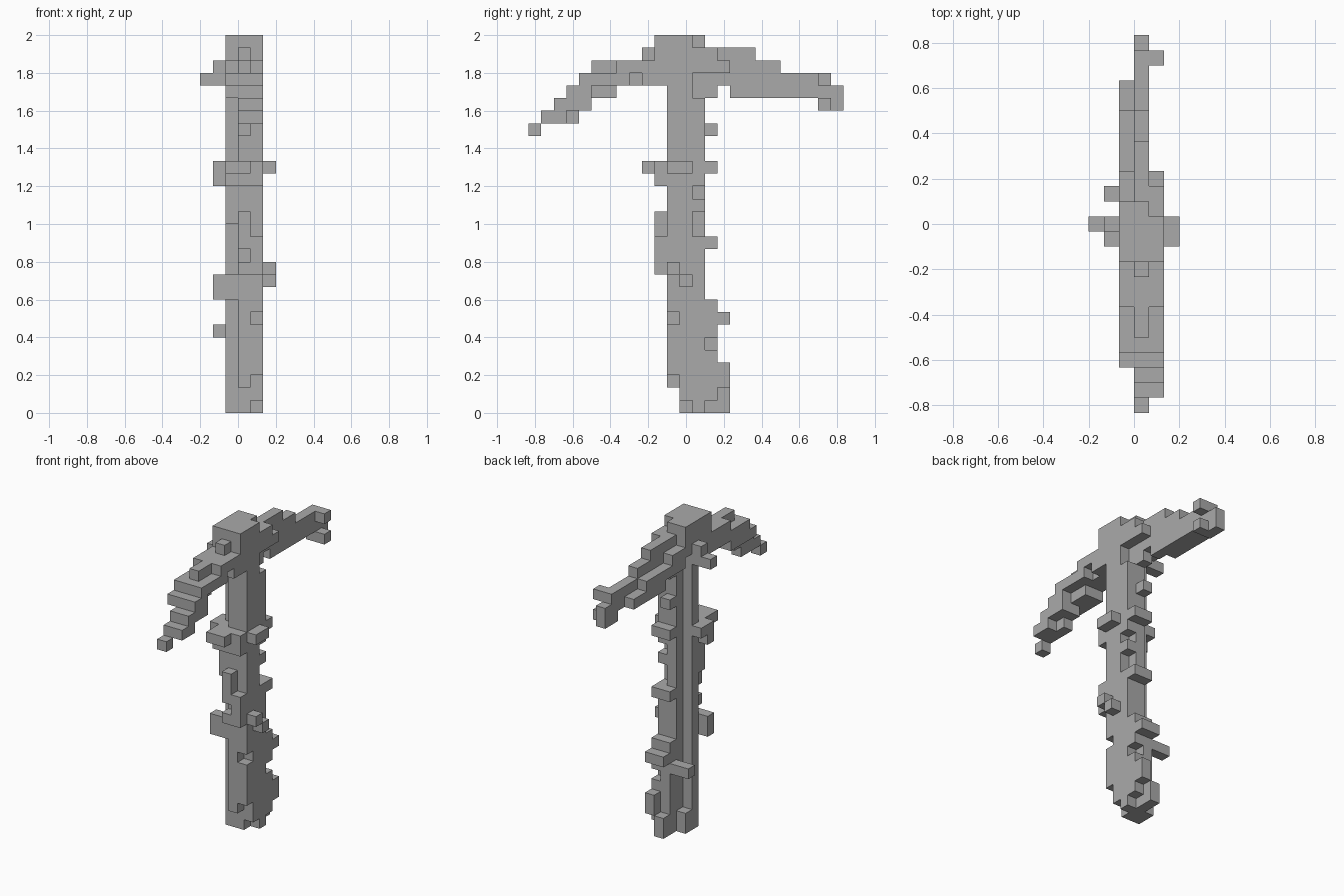
import bpy
import bmesh
from mathutils import Vector

cube = bpy.data.objects.get("Cube")
if cube:
    bpy.data.objects.remove(cube, do_unlink=True)

UNIT = 2 / 30  # edge of one block

grey = bpy.data.materials.new("stone_grey")
grey.use_nodes = True
COLOUR = (0.4, 0.4, 0.4, 1)
grey.diffuse_color = COLOUR
grey.node_tree.nodes["Principled BSDF"].inputs["Base Color"].default_value = COLOUR


def cells(x, y, z):
    """Block cells in half-open ranges; y cell 0 is centred on the origin."""
    return {(i, j, k) for i in range(*x) for j in range(*y) for k in range(*z)}


def add(part, x, y, z):
    part |= cells(x, y, z)


def carve(part, x, y, z):
    part -= cells(x, y, z)


def build(name, part):
    """Skin the outside of a set of blocks and merge its flat regions."""
    bm = bmesh.new()
    for cell in part:
        for axis in range(3):
            for side in (-1, 1):
                step = [0, 0, 0]
                step[axis] = side
                if tuple(c + s for c, s in zip(cell, step)) in part:
                    continue
                normal = Vector(step)
                u = Vector([float(a == (axis + 1) % 3) for a in range(3)])
                v = normal.cross(u)
                mid = Vector(cell) + Vector((0.5, 0, 0.5)) + normal / 2
                ring = [mid + (u * a + v * b) / 2
                        for a, b in ((-1, -1), (1, -1), (1, 1), (-1, 1))]
                bm.faces.new([bm.verts.new(p * UNIT) for p in ring])
    bmesh.ops.remove_doubles(bm, verts=bm.verts, dist=UNIT / 100)
    bmesh.ops.dissolve_limit(bm, angle_limit=0.01, verts=bm.verts, edges=bm.edges)
    mesh = bpy.data.meshes.new(name)
    bm.to_mesh(mesh)
    bm.free()
    mesh.materials.append(grey)
    obj = bpy.data.objects.new(name, mesh)
    bpy.context.collection.objects.link(obj)
    return obj


# Handle: thick core with a recessed strip on the -x side
handle = set()
add(handle, x=(0, 2), y=(-1, 2), z=(0, 28))
add(handle, x=(-1, 0), y=(0, 1), z=(0, 28))
add(handle, x=(-1, 0), y=(-1, 0), z=(15, 20))
add(handle, x=(-1, 0), y=(1, 2), z=(0, 2))
# Chips out of the handle
carve(handle, x=(-1, 2), y=(-1, 0), z=(0, 2))
carve(handle, x=(1, 2), y=(-1, 0), z=(2, 3))
carve(handle, x=(1, 2), y=(-1, 0), z=(7, 8))
carve(handle, x=(1, 2), y=(0, 1), z=(0, 1))
carve(handle, x=(1, 2), y=(1, 2), z=(14, 16))
carve(handle, x=(1, 2), y=(1, 2), z=(17, 18))
carve(handle, x=(1, 2), y=(1, 2), z=(25, 27))
# Swollen butt at the back
add(handle, x=(0, 2), y=(2, 3), z=(1, 9))
add(handle, x=(0, 1), y=(2, 4), z=(0, 2))
add(handle, x=(1, 2), y=(3, 4), z=(2, 4))
carve(handle, x=(1, 2), y=(2, 3), z=(5, 6))
build("handle", handle)

# Knots on the back
back_knots = set()
add(back_knots, x=(0, 2), y=(2, 4), z=(7, 8))
add(back_knots, x=(0, 2), y=(2, 3), z=(13, 14))
add(back_knots, x=(0, 2), y=(2, 3), z=(19, 20))
add(back_knots, x=(0, 1), y=(2, 3), z=(22, 23))
build("back_knots", back_knots)

# Knots and collar on the front
front_knots = set()
add(front_knots, x=(0, 2), y=(-2, -1), z=(11, 14))
carve(front_knots, x=(0, 1), y=(-2, -1), z=(12, 13))
add(front_knots, x=(0, 1), y=(-2, -1), z=(14, 16))
add(front_knots, x=(-1, 2), y=(-2, -1), z=(18, 20))
add(front_knots, x=(-1, 1), y=(-3, -2), z=(19, 20))
build("front_knots", front_knots)

# Knots on both sides
left_knots = set()
add(left_knots, x=(2, 3), y=(-1, 1), z=(19, 20))
add(left_knots, x=(2, 3), y=(-1, 0), z=(11, 12))
add(left_knots, x=(2, 3), y=(0, 1), z=(10, 11))
build("left_knots", left_knots)

right_knots = set()
add(right_knots, x=(-2, -1), y=(-1, 1), z=(19, 20))
add(right_knots, x=(-2, -1), y=(-1, 0), z=(18, 19))
add(right_knots, x=(-2, 0), y=(-1, 0), z=(9, 11))
add(right_knots, x=(-2, 0), y=(2, 3), z=(6, 7))
add(right_knots, x=(-2, -1), y=(0, 1), z=(26, 28))
add(right_knots, x=(-3, -2), y=(0, 1), z=(26, 27))
build("right_knots", right_knots)

# Head block
head = set()
add(head, x=(-1, 2), y=(-2, 2), z=(28, 30))
carve(head, x=(1, 2), y=(1, 2), z=(29, 30))
add(head, x=(-1, 2), y=(-2, 2), z=(27, 28))
add(head, x=(-1, 2), y=(-2, 1), z=(26, 27))
build("head", head)

# Front pick: stepped and drooping
front_pick = set()
add(front_pick, x=(0, 1), y=(-3, -2), z=(28, 29))
add(front_pick, x=(-1, 2), y=(-5, -2), z=(27, 28))
add(front_pick, x=(0, 1), y=(-7, -5), z=(27, 28))
add(front_pick, x=(-1, 2), y=(-8, -2), z=(26, 27))
carve(front_pick, x=(1, 2), y=(-4, -3), z=(26, 27))
add(front_pick, x=(-1, 1), y=(-9, -5), z=(25, 26))
add(front_pick, x=(1, 2), y=(-9, -7), z=(25, 26))
add(front_pick, x=(0, 2), y=(-10, -7), z=(24, 25))
add(front_pick, x=(0, 2), y=(-11, -9), z=(23, 24))
add(front_pick, x=(0, 1), y=(-9, -8), z=(23, 24))
add(front_pick, x=(0, 1), y=(-12, -11), z=(22, 23))
build("front_pick", front_pick)

# Back pick: flatter, with a blunt tip
back_pick = set()
add(back_pick, x=(0, 1), y=(2, 6), z=(28, 29))
add(back_pick, x=(1, 2), y=(2, 3), z=(28, 29))
add(back_pick, x=(1, 2), y=(2, 4), z=(27, 28))
add(back_pick, x=(0, 1), y=(2, 8), z=(27, 28))
add(back_pick, x=(-1, 0), y=(2, 4), z=(27, 28))
add(back_pick, x=(0, 1), y=(1, 12), z=(26, 27))
add(back_pick, x=(-1, 0), y=(2, 8), z=(26, 27))
add(back_pick, x=(0, 1), y=(4, 13), z=(25, 26))
add(back_pick, x=(-1, 0), y=(5, 10), z=(25, 26))
add(back_pick, x=(0, 1), y=(2, 3), z=(25, 26))
add(back_pick, x=(0, 1), y=(11, 13), z=(24, 25))
add(back_pick, x=(1, 2), y=(11, 12), z=(26, 27))
add(back_pick, x=(1, 2), y=(11, 12), z=(24, 25))
build("back_pick", back_pick)
